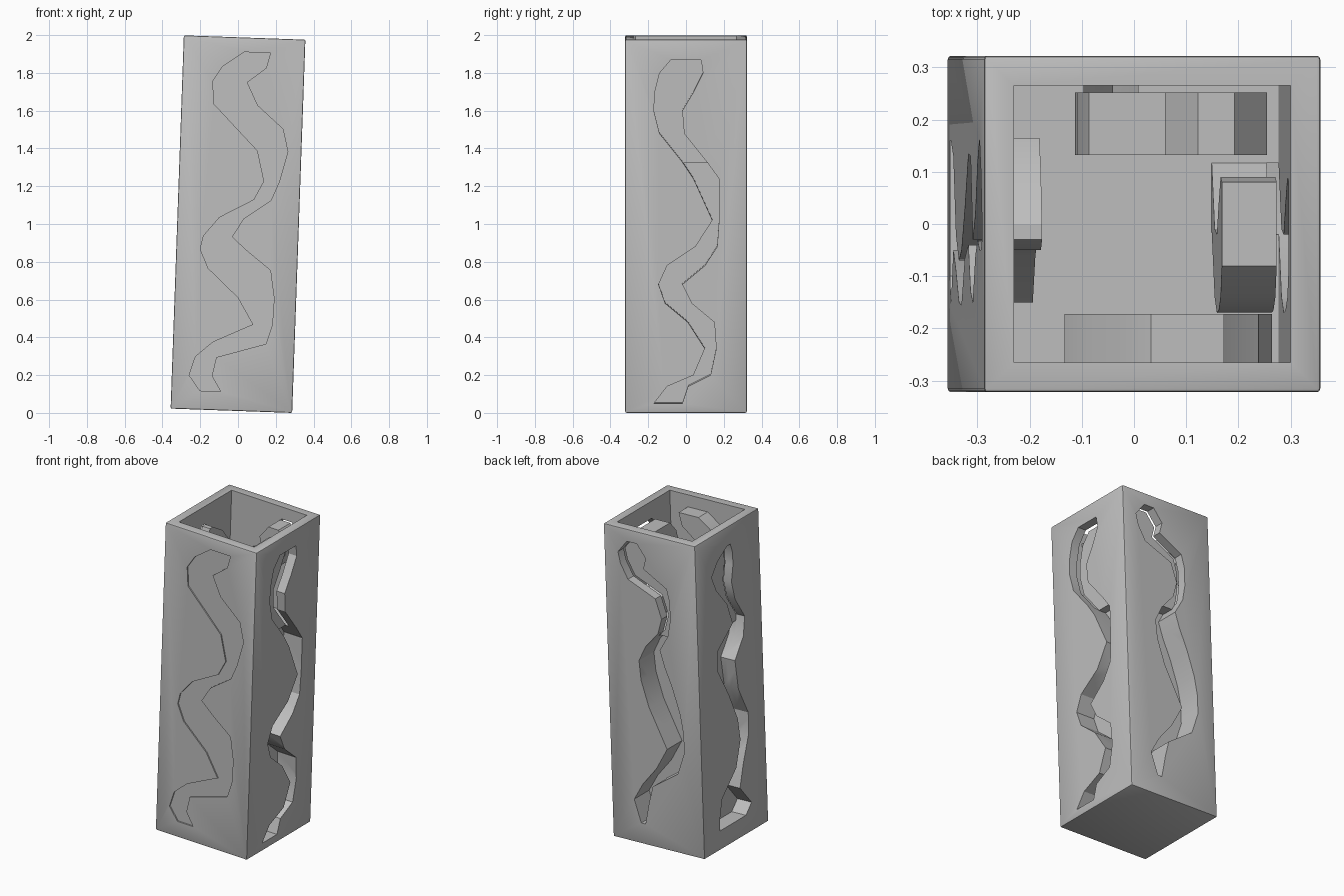
import bpy
import bmesh
import math
from mathutils import Vector

HALF = 0.322        # half width of the square post
HEIGHT = 1.977
WALL = 0.057
FLOOR = 1.32        # height of the cavity floor
TILT = math.radians(2.03)

cube = bpy.data.objects.get("Cube")
if cube:
    bpy.data.objects.remove(cube, do_unlink=True)

grey = bpy.data.materials.new("plain_grey")
grey.use_nodes = True
colour = (0.52, 0.52, 0.52, 1)
grey.diffuse_color = colour
grey.node_tree.nodes["Principled BSDF"].inputs["Base Color"].default_value = colour


def new_object(name, bm):
    bmesh.ops.recalc_face_normals(bm, faces=bm.faces)
    mesh = bpy.data.meshes.new(name)
    bm.to_mesh(mesh)
    bm.free()
    mesh.materials.append(grey)
    obj = bpy.data.objects.new(name, mesh)
    bpy.context.collection.objects.link(obj)
    return obj


def box(name, half_x, half_y, bottom, top):
    bm = bmesh.new()
    bmesh.ops.create_cube(bm, size=1)
    for v in bm.verts:
        v.co = Vector((v.co.x * 2 * half_x, v.co.y * 2 * half_y,
                       bottom + (v.co.z + 0.5) * (top - bottom)))
    return new_object(name, bm)


def combine(target, tool, operation):
    """Apply one boolean to the target and discard the tool."""
    tool.hide_render = True
    mod = target.modifiers.new(operation, 'BOOLEAN')
    mod.operation, mod.solver, mod.object = operation, 'EXACT', tool
    bpy.context.view_layer.objects.active = target
    bpy.ops.object.modifier_apply(modifier=mod.name)
    bpy.data.objects.remove(tool, do_unlink=True)


def clip(rows, low, high):
    """Keep the rows between two heights, with new rows at the limits."""
    out = []
    for a, b in zip(rows, rows[1:]):
        if low <= a[0] <= high:
            out.append(a)
        for limit in (high, low):
            if b[0] < limit < a[0]:
                f = (a[0] - limit) / (a[0] - b[0])
                out.append(tuple(p + (q - p) * f for p, q in zip(a, b)))
    if low <= rows[-1][0] <= high:
        out.append(rows[-1])
    return out


def wavy_prism(name, rows, side, near, far):
    """Extrude a winding band between two depths behind a wall face."""
    place = {
        'right': lambda u, z, d: (HALF - d, u, z),
        'left': lambda u, z, d: (d - HALF, u, z),
        'front': lambda u, z, d: (u, d - HALF, z),
        'back': lambda u, z, d: (u, HALF - d, z),
    }[side]
    outline = [(r[1], r[0]) for r in rows] + [(r[2], r[0]) for r in reversed(rows)]
    bm = bmesh.new()
    rings = [[bm.verts.new(place(u, z, d)) for u, z in outline] for d in (near, far)]
    bm.faces.new(rings[0])
    bm.faces.new(rings[1])
    n = len(outline)
    for i in range(n):
        j = (i + 1) % n
        bm.faces.new((rings[0][i], rings[0][j], rings[1][j], rings[1][i]))
    return new_object(name, bm)


# Winding bands, top to bottom: height, lower edge, upper edge
right_band = [
    (1.87, -.08, .08), (1.8, -.14, .09), (1.7, -.165, .04), (1.6, -.17, -.02),
    (1.48, -.14, -.01), (1.33, -.02, .11), (1.24, .04, .175), (1.02, .14, .175),
    (.88, .05, .165), (.78, -.1, .1), (.68, -.145, -.02), (.58, -.11, .03),
    (.48, .01, .15), (.34, .1, .16), (.2, .04, .13), (.14, -.1, .01), (.05, -.17, -.02)]
front_band = [
    (1.9, 0, .14), (1.82, -.11, .12), (1.74, -.16, .02), (1.62, -.15, .08),
    (1.5, -.03, .22), (1.38, .09, .25), (1.22, .13, .21), (1.12, .08, .17),
    (1.02, -.1, .03), (.92, -.18, -.03), (.85, -.195, .05), (.75, -.15, .18),
    (.6, .015, .205), (.46, .1, .2), (.36, -.11, .17), (.28, -.2, -.09),
    (.18, -.23, -.11), (.1, -.17, -.06)]
back_band = [
    (1.9, .09, .16), (1.82, .03, .225), (1.75, .05, .21), (1.66, -.11, .16),
    (1.58, -.13, -.03), (1.46, -.13, -.07), (1.36, -.11, -.04), (1.26, -.05, .05),
    (1.16, -.08, .1), (1.04, -.13, .09), (.88, -.18, .04), (.76, -.2, -.02),
    (.64, -.2, -.08), (.5, -.15, 0), (.38, .03, .1), (.27, .06, .165), (.13, .09, .12)]
left_band = [
    (1.86, -.03, 0), (1.8, -.05, .1), (1.72, -.05, .165), (1.62, -.03, .12),
    (1.5, -.06, .02), (1.36, -.15, -.03), (1.24, -.13, .13), (1.12, -.04, .135),
    (.93, -.065, .03), (.75, -.155, -.05), (.61, -.15, -.07), (.45, -.09, -.02),
    (.31, -.05, .13), (.18, -.16, .16), (.12, -.1, .16)]

# Side, band, upper groove depth, lower groove depth, depth of inner casing
sides = [
    ('right', right_band, .08, .13, .185),
    ('front', front_band, .008, .008, .15),
    ('back', back_band, .07, .15, .19),
    ('left', left_band, .06, .1, .115)]

# Post with softened edges and an open cavity at the top
post = box("hollow_post", HALF, HALF, 0, HEIGHT)
bevel = post.modifiers.new("soft_edges", 'BEVEL')
bevel.width, bevel.segments = 0.007, 2
bpy.context.view_layer.objects.active = post
bpy.ops.object.modifier_apply(modifier=bevel.name)
combine(post, box("cavity", HALF - WALL, HALF - WALL, FLOOR, HEIGHT + 0.1), 'DIFFERENCE')

# Casings standing proud inside the cavity, then the grooves outside
for side, band, upper, lower, casing in sides:
    top = clip(band, FLOOR - 0.03, HEIGHT)
    combine(post, wavy_prism("casing", top, side, WALL * 0.6, casing), 'UNION')
for side, band, upper, lower, casing in sides:
    combine(post, wavy_prism("groove", band, side, -0.05, upper), 'DIFFERENCE')
    if lower > upper:
        deep = clip(band, 0, FLOOR)
        combine(post, wavy_prism("deep_groove", deep, side, -0.04, lower), 'DIFFERENCE')

# Lean the whole post slightly and rest its low edge on the ground
post.rotation_euler = (0, TILT, 0)
post.location = (-math.sin(TILT) * HEIGHT / 2, 0, math.sin(TILT) * HALF)
bpy.ops.object.select_all(action='DESELECT')
post.select_set(True)
bpy.context.view_layer.objects.active = post
bpy.ops.object.shade_smooth_by_angle(angle=math.radians(28))
